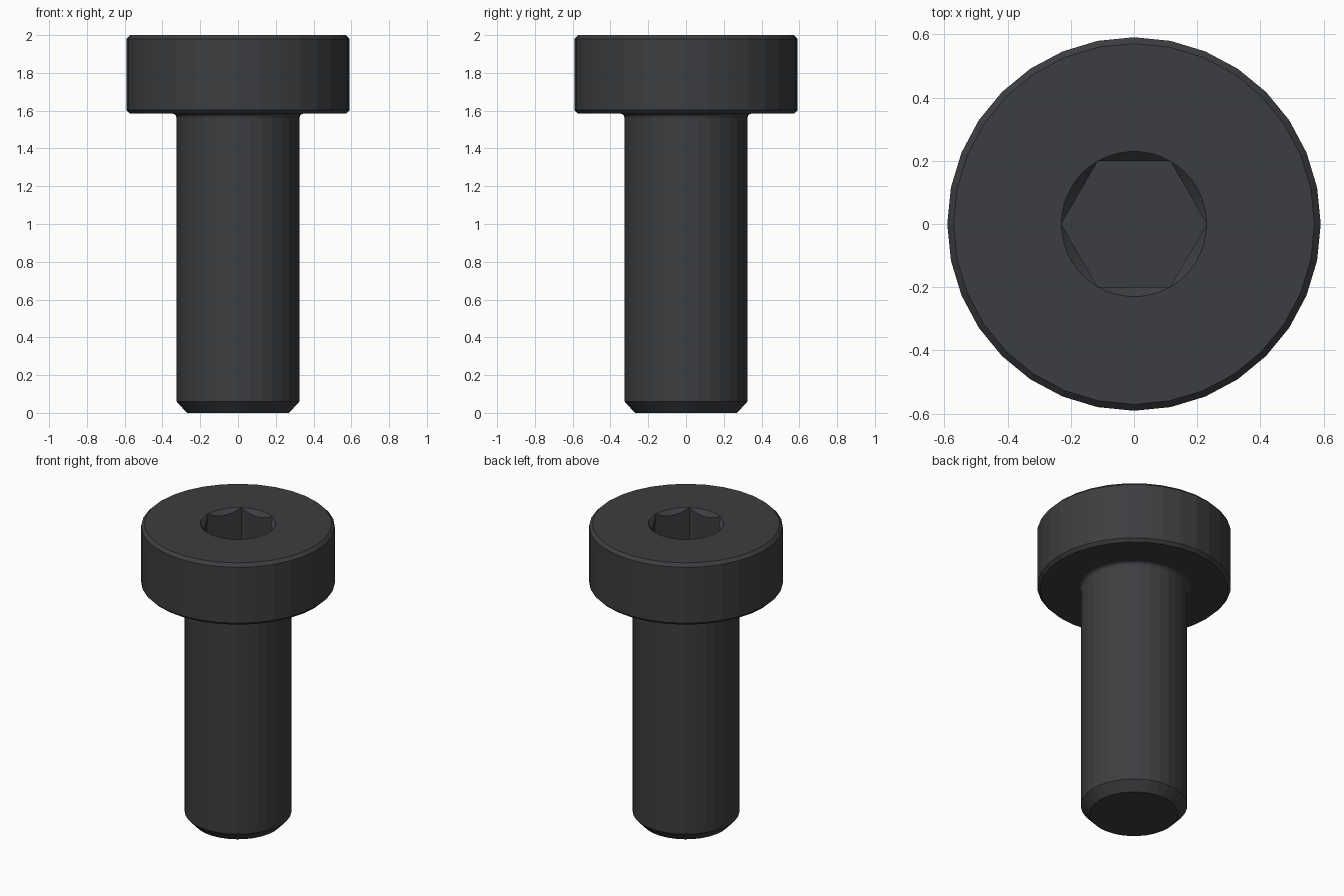
import bpy, bmesh
from math import sin, cos, pi, radians

if "Cube" in bpy.data.objects:
    bpy.data.objects.remove(bpy.data.objects["Cube"])

bm = bmesh.new()


def ring(n, radius, z):
    """Closed ring of n vertices; radius and z are functions of the angle."""
    out = []
    for i in range(n):
        a = 2 * pi * i / n
        out.append(bm.verts.new((radius(a) * cos(a), radius(a) * sin(a), z(a))))
    return out


def circle(n, r, z):
    return ring(n, lambda a: r, lambda a: z)


def skin(rings):
    for lo, hi in zip(rings, rings[1:]):
        n = len(lo)
        for i in range(n):
            j = (i + 1) % n
            bm.faces.new((lo[i], lo[j], hi[j], hi[i]))


# Shank and head: turned profile (radius, height) with tip chamfer and fillet
fillet = [(0.35 - 0.025 * cos(radians(t)), 1.56 + 0.025 * sin(radians(t)))
          for t in (0, 30, 60, 90)]
profile = [(0.27, 0), (0.325, 0.06)] + fillet + [
    (0.572, 1.585), (0.591, 1.604), (0.591, 1.98), (0.571, 2.0)]
body = [circle(32, r, z) for r, z in profile]
skin(body)
bm.faces.new(body[0][::-1])

# Hex socket: 45 degree countersink scalloping into six flat walls
R, TOP, FLOOR, N = 0.23, 2.0, 1.74, 48


def hex_r(a):
    return R * cos(pi / 6) / cos(a % (pi / 3) - pi / 6)


rim = circle(N, R, TOP)
scallop = ring(N, hex_r, lambda a: TOP - (R - hex_r(a)))
base = ring(N, hex_r, lambda a: FLOOR)
skin([rim, scallop, base])
bm.faces.new(base)

# Flat annulus joining the head edge to the socket rim
edges = [bm.edges.get((loop[i], loop[i - 1]))
         for loop in (body[-1], rim) for i in range(len(loop))]
bmesh.ops.triangle_fill(bm, edges=edges, use_beauty=True, normal=(0, 0, 1))

bmesh.ops.remove_doubles(bm, verts=bm.verts[:], dist=1e-4)
bmesh.ops.recalc_face_normals(bm, faces=bm.faces[:])

mesh = bpy.data.meshes.new("socket_screw")
bm.to_mesh(mesh)
bm.free()
screw = bpy.data.objects.new("socket_screw", mesh)
bpy.context.collection.objects.link(screw)

# Dark oxide steel
mat = bpy.data.materials.new("black_steel")
mat.diffuse_color = (0.045, 0.048, 0.052, 1)
mat.use_nodes = True
mat.node_tree.nodes["Principled BSDF"].inputs["Base Color"].default_value = mat.diffuse_color
mesh.materials.append(mat)
